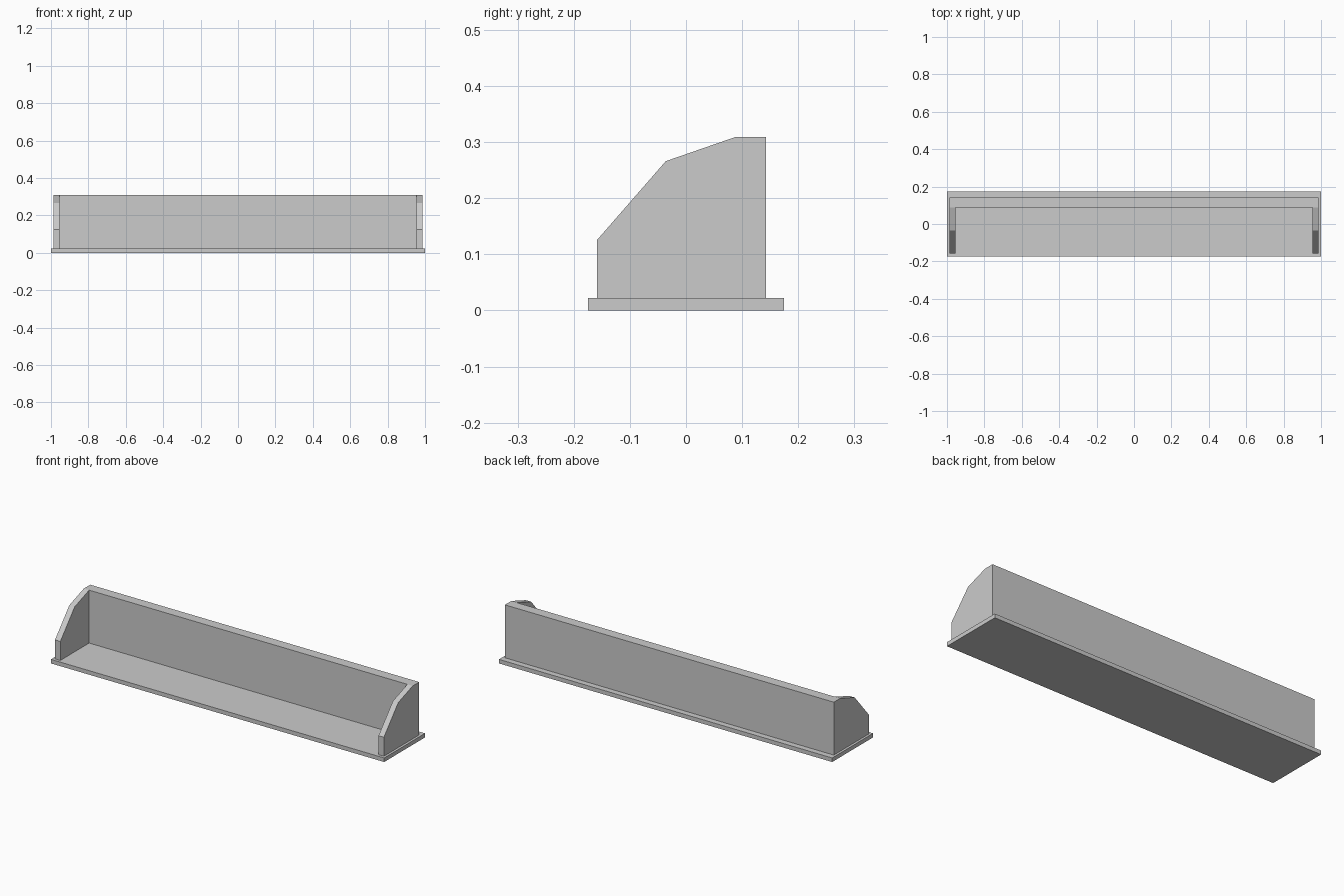
import bpy, bmesh

if "Cube" in bpy.data.objects:
    bpy.data.objects.remove(bpy.data.objects["Cube"])

grey = bpy.data.materials.new("light_grey")
grey.diffuse_color = (0.6, 0.6, 0.6, 1)
grey.use_nodes = True
grey.node_tree.nodes["Principled BSDF"].inputs["Base Color"].default_value = grey.diffuse_color


def extrude_profile(name, profile, x0, x1):
    """Extrude a (y, z) outline along x into a closed solid."""
    bm = bmesh.new()
    face = bm.faces.new([bm.verts.new((x0, y, z)) for y, z in profile])
    ext = bmesh.ops.extrude_face_region(bm, geom=[face])
    moved = [g for g in ext["geom"] if isinstance(g, bmesh.types.BMVert)]
    bmesh.ops.translate(bm, verts=moved, vec=(x1 - x0, 0, 0))
    bmesh.ops.recalc_face_normals(bm, faces=bm.faces)
    mesh = bpy.data.meshes.new(name)
    bm.to_mesh(mesh)
    bm.free()
    mesh.materials.append(grey)
    obj = bpy.data.objects.new(name, mesh)
    bpy.context.collection.objects.link(obj)
    return obj


def rect(y0, y1, z0, z1):
    return [(y0, z0), (y1, z0), (y1, z1), (y0, z1)]


BASE_TOP, TOP = 0.022, 0.309
INNER, OUTER = 0.955, 0.987
WALL_FRONT, WALL_BACK = 0.088, 0.143

# Base slab
extrude_profile("base_plate", rect(-0.175, 0.175, 0, BASE_TOP), -1, 1)

# Back wall between the end panels
extrude_profile("back_wall", rect(WALL_FRONT, WALL_BACK, BASE_TOP, TOP), -INNER, INNER)

# End panels with a sloped front edge
side = [(-0.159, BASE_TOP), (WALL_BACK, BASE_TOP), (WALL_BACK, TOP),
        (WALL_FRONT, TOP), (-0.036, 0.266), (-0.159, 0.125)]
for label, s in (("left", -1), ("right", 1)):
    extrude_profile(label + "_end_panel", side, s * INNER, s * OUTER)
